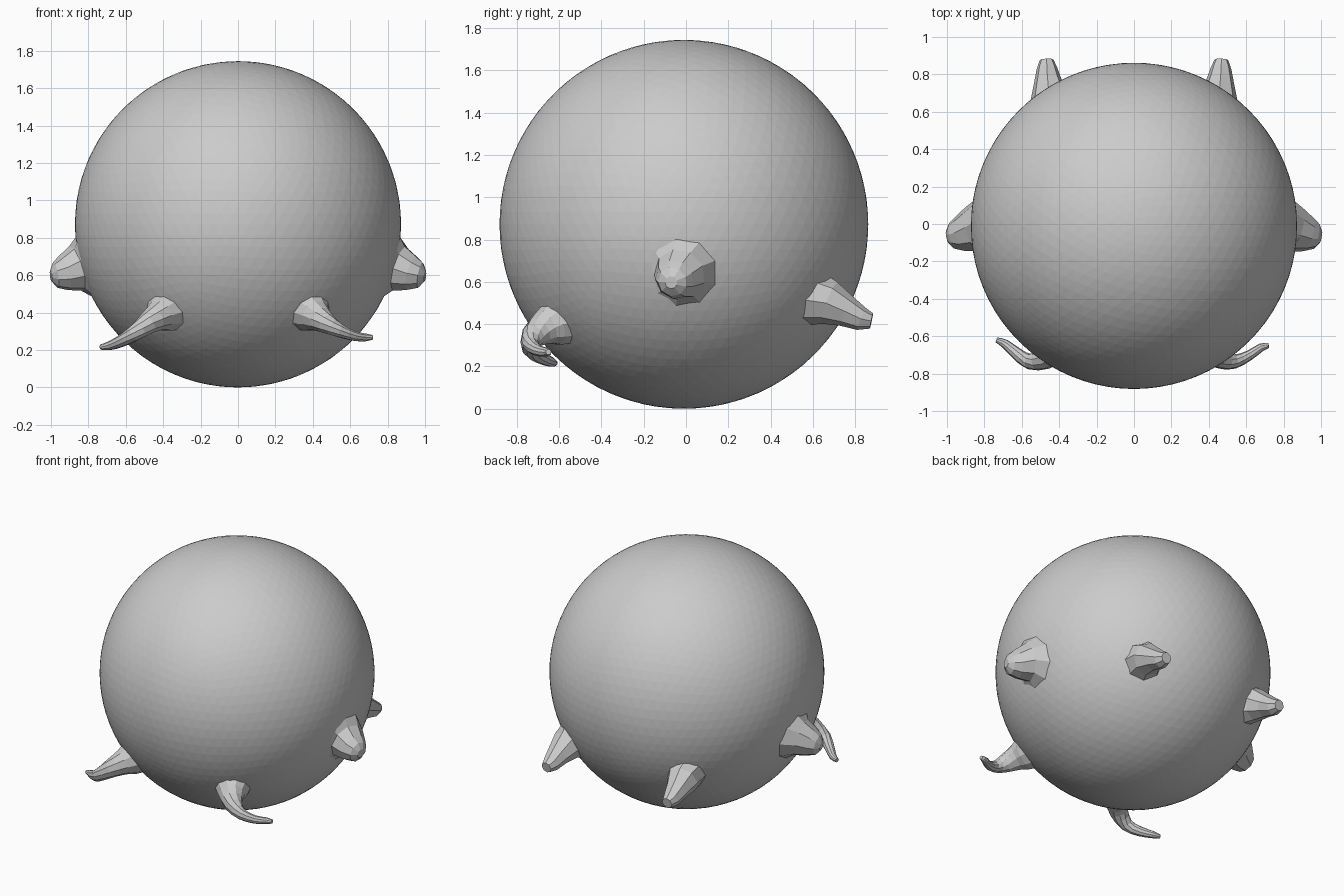
import bpy, bmesh, math
from mathutils import Vector

if "Cube" in bpy.data.objects:
    bpy.data.objects.remove(bpy.data.objects["Cube"])

CENTRE = Vector((0, -0.01, 0.872))
RADIUS = 0.872


def finish(bm, name):
    bmesh.ops.recalc_face_normals(bm, faces=bm.faces)
    mesh = bpy.data.meshes.new(name)
    bm.to_mesh(mesh)
    bm.free()
    obj = bpy.data.objects.new(name, mesh)
    bpy.context.collection.objects.link(obj)
    return obj


def spline(a, b, c, d, t):
    # Catmull-Rom interpolation between b and c
    return 0.5 * (2 * b + (c - a) * t + (2 * a - 5 * b + 4 * c - d) * t * t
                  + (3 * b - a - 3 * c + d) * t ** 3)


def limb(name, path, sides, steps=1, mirror=False):
    """Tapered tube through (x, y, z, radius) points, closed at both ends."""
    pts = [Vector(p) for p in path]
    if mirror:
        pts = [Vector((-p[0], p[1], p[2], p[3])) for p in pts]
    ext = [pts[0]] + pts + [pts[-1]]
    dense = [spline(*ext[i:i + 4], k / steps)
             for i in range(len(pts) - 1) for k in range(steps)] + [pts[-1]]
    bm = bmesh.new()
    rings = []
    for i, p in enumerate(dense):
        a, b = dense[max(i - 1, 0)], dense[min(i + 1, len(dense) - 1)]
        if i == 0:  # root ring lies along the body surface
            tangent = (p.xyz - CENTRE).normalized()
        else:
            tangent = (b - a).xyz.normalized()
        u = tangent.cross(Vector((0, 0, 1))).normalized()
        v = u.cross(tangent)
        ring = []
        for s in range(sides):
            ang = 2 * math.pi * s / sides
            ring.append(bm.verts.new(p.xyz + p[3] * (u * math.cos(ang) + v * math.sin(ang))))
        rings.append(ring)
    for r0, r1 in zip(rings, rings[1:]):
        for s in range(sides):
            n = (s + 1) % sides
            bm.faces.new((r0[s], r0[n], r1[n], r1[s]))
    bm.faces.new(rings[0])
    bm.faces.new(rings[-1])
    return finish(bm, name)


# Round body
bm = bmesh.new()
bmesh.ops.create_icosphere(bm, subdivisions=5, radius=RADIUS)
bmesh.ops.translate(bm, verts=bm.verts, vec=CENTRE)
finish(bm, "body")

# Side and back stubs, mirrored
side = [(0.815, -0.02, 0.645, 0.175), (0.865, -0.03, 0.635, 0.125),
        (0.93, -0.055, 0.61, 0.095), (0.975, -0.065, 0.60, 0.07), (1.0, -0.07, 0.597, 0.03)]
back = [(0.43, 0.60, 0.52, 0.14), (0.45, 0.68, 0.50, 0.105),
        (0.46, 0.76, 0.46, 0.075), (0.465, 0.83, 0.425, 0.056), (0.467, 0.877, 0.415, 0.037)]
for flip, label in ((False, "right"), (True, "left")):
    limb("side_stub_" + label, side, 9, mirror=flip)
    limb("back_stub_" + label, back, 8, mirror=flip)

# Curling front limbs, each with its own bend
limb("front_limb_right",
     [(0.38, -0.60, 0.41, 0.125), (0.415, -0.665, 0.385, 0.085), (0.47, -0.72, 0.345, 0.058),
      (0.54, -0.735, 0.305, 0.038), (0.62, -0.70, 0.275, 0.027),
      (0.68, -0.66, 0.267, 0.022), (0.72, -0.65, 0.268, 0.013)], 10, 2)
limb("front_limb_left",
     [(-0.38, -0.60, 0.41, 0.125), (-0.42, -0.665, 0.385, 0.085), (-0.48, -0.72, 0.345, 0.06),
      (-0.56, -0.735, 0.285, 0.042), (-0.63, -0.69, 0.245, 0.032),
      (-0.69, -0.64, 0.222, 0.024), (-0.735, -0.62, 0.215, 0.014)], 10, 2)
